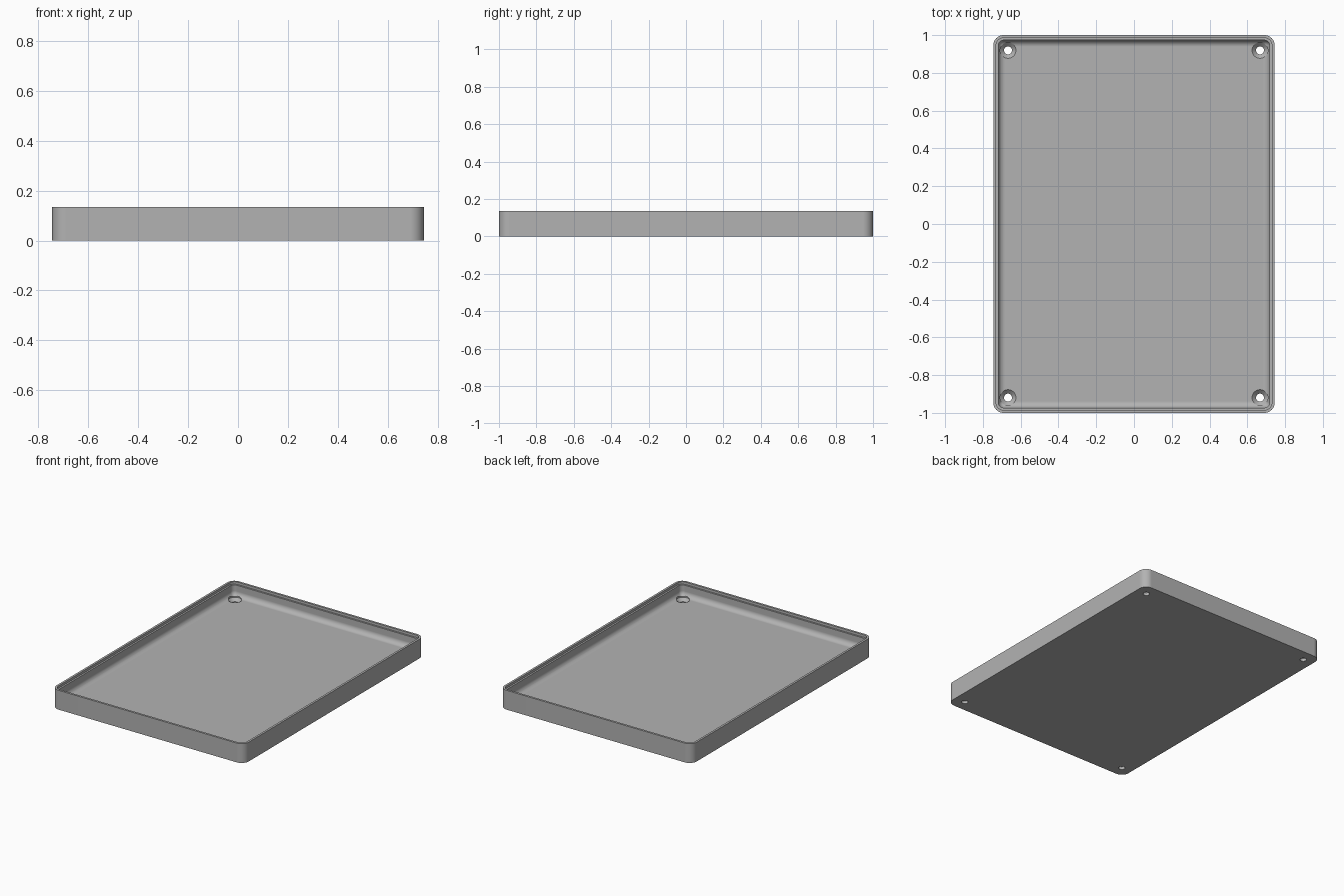
import bpy, bmesh
from math import sin, cos, pi, radians
from mathutils import Vector

if "Cube" in bpy.data.objects:
    bpy.data.objects.remove(bpy.data.objects["Cube"], do_unlink=True)

HALF_X, HALF_Y, HEIGHT = 0.745, 1.0, 0.135
CORNER, FLOOR, FILLET = 0.055, 0.042, 0.035
LIP, LEDGE, LEDGE_Z = 0.015, 0.027, 0.118
HOLE_X, HOLE_Y = 0.667, 0.919

grey = bpy.data.materials.new("plain grey")
grey.use_nodes = True
grey.diffuse_color = (0.45, 0.45, 0.45, 1)
grey.node_tree.nodes["Principled BSDF"].inputs["Base Color"].default_value = (0.45, 0.45, 0.45, 1)


def rounded_loop(inset, z, steps=10):
    """Points of a rounded rectangle, shrunk by an inset."""
    r = max(CORNER - inset, 0.012)
    cx, cy = HALF_X - inset - r, HALF_Y - inset - r
    signs = [(1, 1), (-1, 1), (-1, -1), (1, -1)]
    return [Vector((sx * cx + r * cos(a), sy * cy + r * sin(a), z))
            for q, (sx, sy) in enumerate(signs)
            for a in [(q + i / steps) * pi / 2 for i in range(steps + 1)]]


def circle_loop(r, z, sides=32):
    return [Vector((r * cos(2 * pi * i / sides), r * sin(2 * pi * i / sides), z))
            for i in range(sides)]


def loft(name, loops):
    """Skin a closed solid through a stack of loops."""
    bm = bmesh.new()
    rings = [[bm.verts.new(p) for p in loop] for loop in loops]
    for a, b in zip(rings, rings[1:]):
        for i in range(len(a)):
            j = (i + 1) % len(a)
            bm.faces.new((a[i], a[j], b[j], b[i]))
    bm.faces.new(rings[0][::-1])
    bm.faces.new(rings[-1])
    bmesh.ops.recalc_face_normals(bm, faces=bm.faces)
    mesh = bpy.data.meshes.new(name)
    bm.to_mesh(mesh)
    bm.free()
    mesh.materials.append(grey)
    obj = bpy.data.objects.new(name, mesh)
    bpy.context.collection.objects.link(obj)
    return obj


# Tray: outer wall, thin lip, ledge, inner wall, then a fillet into the floor
section = [(0, 0), (0, HEIGHT), (LIP, HEIGHT), (LIP, LEDGE_Z),
           (LEDGE, LEDGE_Z)]
for i in range(9):
    a = i / 8 * pi / 2
    section.append((LEDGE + FILLET * (1 - cos(a)), FLOOR + FILLET * (1 - sin(a))))
tray = loft("tray", [rounded_loop(inset, z) for inset, z in section])
bpy.context.view_layer.objects.active = tray
tray.select_set(True)

# Countersunk screw holes in the four corners
for sx in (-1, 1):
    for sy in (-1, 1):
        cutter = loft("screw_hole_cutter", [
            circle_loop(0.021, -0.05), circle_loop(0.021, 0.02),
            circle_loop(0.042, FLOOR - 0.001), circle_loop(0.042, 0.1)])
        cutter.location = (sx * HOLE_X, sy * HOLE_Y, 0)
        cutter.hide_render = True
        cut = tray.modifiers.new("screw hole", "BOOLEAN")
        cut.operation = "DIFFERENCE"
        cut.solver = "EXACT"
        cut.object = cutter
        bpy.ops.object.modifier_apply(modifier=cut.name)
        bpy.data.objects.remove(cutter, do_unlink=True)

# Smooth rounds, flat floor and crisp edges
bpy.ops.object.shade_smooth_by_angle(angle=radians(30))
flat = tray.modifiers.new("flat faces", "WEIGHTED_NORMAL")
flat.keep_sharp = True
